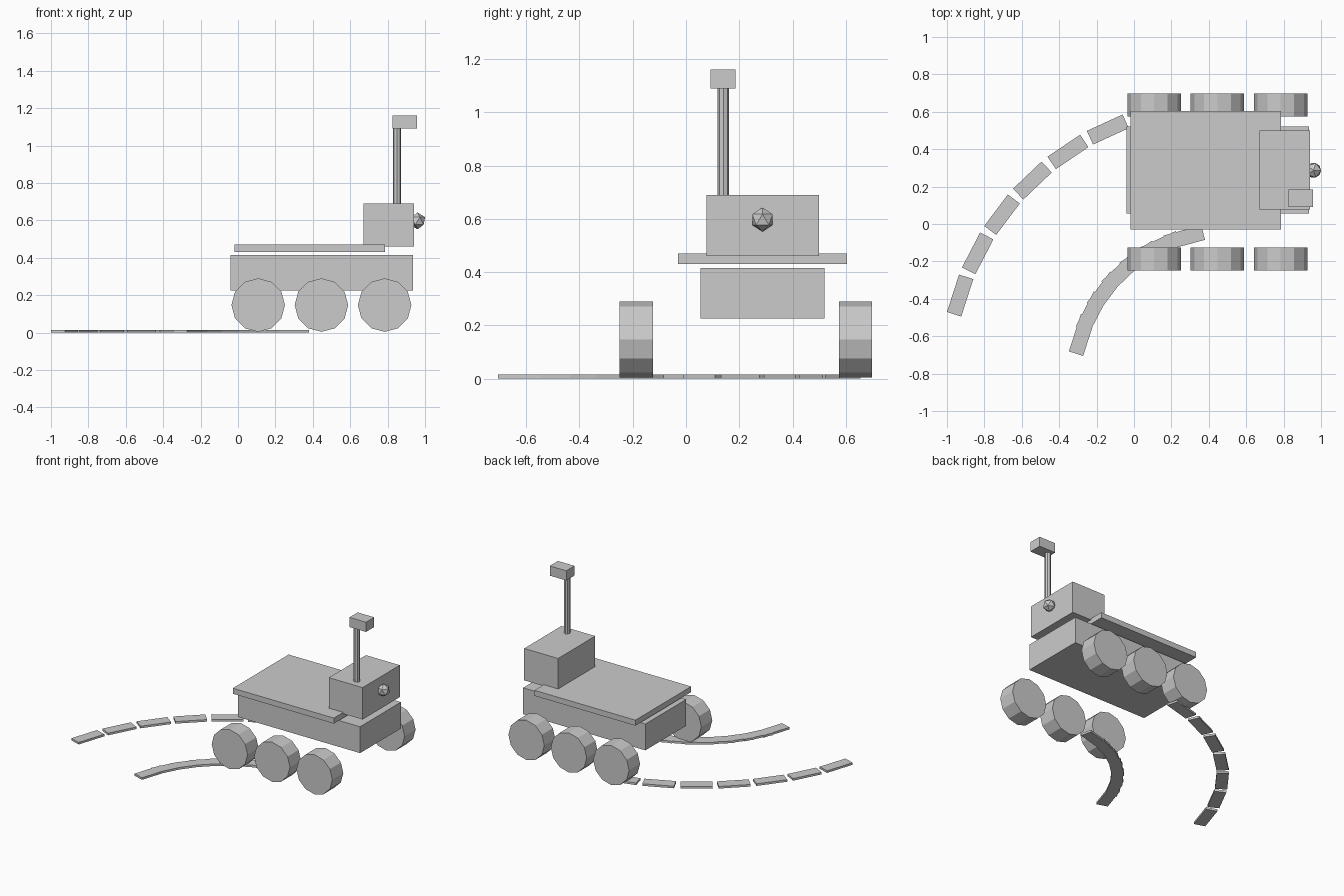
import bpy
from math import sin, cos, radians, pi

if "Cube" in bpy.data.objects:
    bpy.data.objects.remove(bpy.data.objects["Cube"], do_unlink=True)

# One plain grey for the whole vehicle
grey = bpy.data.materials.new("plain_grey")
grey.use_nodes = True
colour = (0.6, 0.6, 0.6, 1)
grey.diffuse_color = colour
grey.node_tree.nodes["Principled BSDF"].inputs["Base Color"].default_value = colour


def finish(name):
    ob = bpy.context.object
    ob.name = name
    ob.data.materials.append(grey)
    return ob


def box(name, centre, size, turn=0):
    bpy.ops.mesh.primitive_cube_add(size=1, location=centre, rotation=(0, 0, turn))
    bpy.context.object.scale = size
    return finish(name)


def block(name, x, y, z):
    """Box given by its (low, high) limits on each axis."""
    limits = (x, y, z)
    return box(name, [(a + b) / 2 for a, b in limits], [b - a for a, b in limits])


def cylinder(name, sides, radius, depth, centre, tilt=0):
    bpy.ops.mesh.primitive_cylinder_add(vertices=sides, radius=radius, depth=depth,
                                        location=centre, rotation=(tilt, 0, 0))
    return finish(name)


# Chassis, deck panel and equipment box
block("chassis", (-0.04, 0.935), (0.055, 0.52), (0.225, 0.415))
block("deck_panel", (-0.02, 0.785), (-0.03, 0.605), (0.43, 0.47))
block("equipment_box", (0.67, 0.94), (0.077, 0.50), (0.46, 0.69))

# Mast with camera head, and the faceted sensor
cylinder("mast", 8, 0.021, 0.40, (0.85, 0.14, 0.89))
block("camera_head", (0.825, 0.957), (0.092, 0.185), (1.09, 1.16))
bpy.ops.mesh.primitive_ico_sphere_add(subdivisions=1, radius=0.045,
                                      location=(0.96, 0.287, 0.597))
finish("sensor_ball")

# Six wheels
for side, y in (("right", -0.187), ("left", 0.636)):
    for i in range(3):
        cylinder(f"{side}_wheel_{i + 1}", 12, 0.143, 0.125,
                 (0.108 + 0.338 * i, y, 0.147), pi / 2)

# Two concentric curved trails of flat slabs behind the wheels
for name, radius in (("outer", 1.475), ("inner", 0.79)):
    for i in range(7):
        a = radians(15.1 + 9.5 * i)
        box(f"{name}_track_slab_{i + 1}",
            (0.474 - radius * sin(a), -0.836 + radius * cos(a), 0.0075),
            (0.21, 0.08, 0.015), a)
